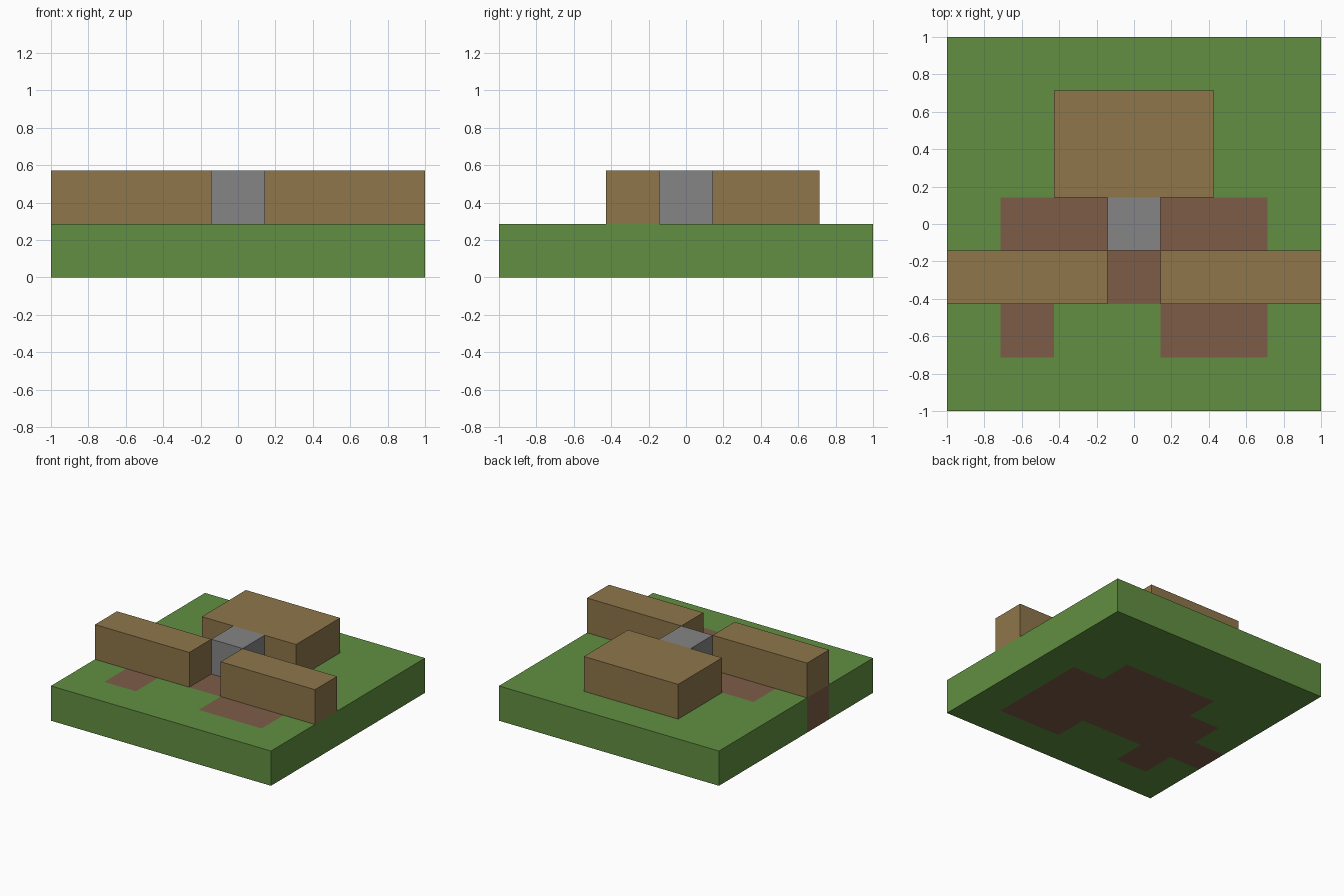
import bpy
import bmesh

cube = bpy.data.objects.get("Cube")
if cube:
    bpy.data.objects.remove(cube, do_unlink=True)

CELLS = 7
U = 2 / CELLS  # edge of one block


def material(name, r, g, b):
    mat = bpy.data.materials.new(name)
    mat.use_nodes = True
    mat.diffuse_color = (r, g, b, 1)
    bsdf = mat.node_tree.nodes["Principled BSDF"]
    bsdf.inputs["Base Color"].default_value = (r, g, b, 1)
    bsdf.inputs["Roughness"].default_value = 0.9
    return mat


grass = material("grass green", 0.120, 0.275, 0.053)
soil = material("soil brown", 0.205, 0.107, 0.065)
wood = material("wood tan", 0.271, 0.181, 0.069)
stone = material("stone grey", 0.235, 0.235, 0.235)


def add_object(name, bm, mats):
    bmesh.ops.recalc_face_normals(bm, faces=bm.faces)
    mesh = bpy.data.meshes.new(name)
    bm.to_mesh(mesh)
    bm.free()
    for mat in mats:
        mesh.materials.append(mat)
    obj = bpy.data.objects.new(name, mesh)
    bpy.context.collection.objects.link(obj)
    return obj


def block(name, column, row, wide, deep, mat):
    """Box resting on the ground slab, placed and sized in cells."""
    bm = bmesh.new()
    bmesh.ops.create_cube(bm, size=U)
    for v in bm.verts:
        v.co.x = v.co.x * wide + (column + wide / 2) * U - 1
        v.co.y = v.co.y * deep + (row + deep / 2) * U - 1
        v.co.z += 1.5 * U
    return add_object(name, bm, [mat])


# Soil columns in each row of the ground, counted from the front left corner
soil_rows = {1: (1, 4, 5), 2: range(0, 6), 3: range(1, 6), 4: range(2, 5)}

# Ground slab: a grid of cells, extruded up, with soil cells running right through
bm = bmesh.new()
bmesh.ops.create_grid(bm, x_segments=CELLS, y_segments=CELLS, size=1)
top = bmesh.ops.extrude_face_region(bm, geom=bm.faces[:], use_keep_orig=True)
for v in top["geom"]:
    if isinstance(v, bmesh.types.BMVert):
        v.co.z = U
for face in bm.faces:
    c = face.calc_center_median()
    column = min(int((c.x + 1) / U), CELLS - 1)
    row = min(int((c.y + 1) / U), CELLS - 1)
    face.material_index = int(column in soil_rows.get(row, ()))
add_object("ground_slab", bm, [grass, soil])

# Wooden walls either side of the gap, the rear block and the stone between them
for name, column in (("right_wall", 0), ("left_wall", 4)):
    block(name, column, 2, 3, 1, wood)
block("rear_block", 2, 4, 3, 2, wood)
block("centre_stone", 3, 3, 1, 1, stone)
